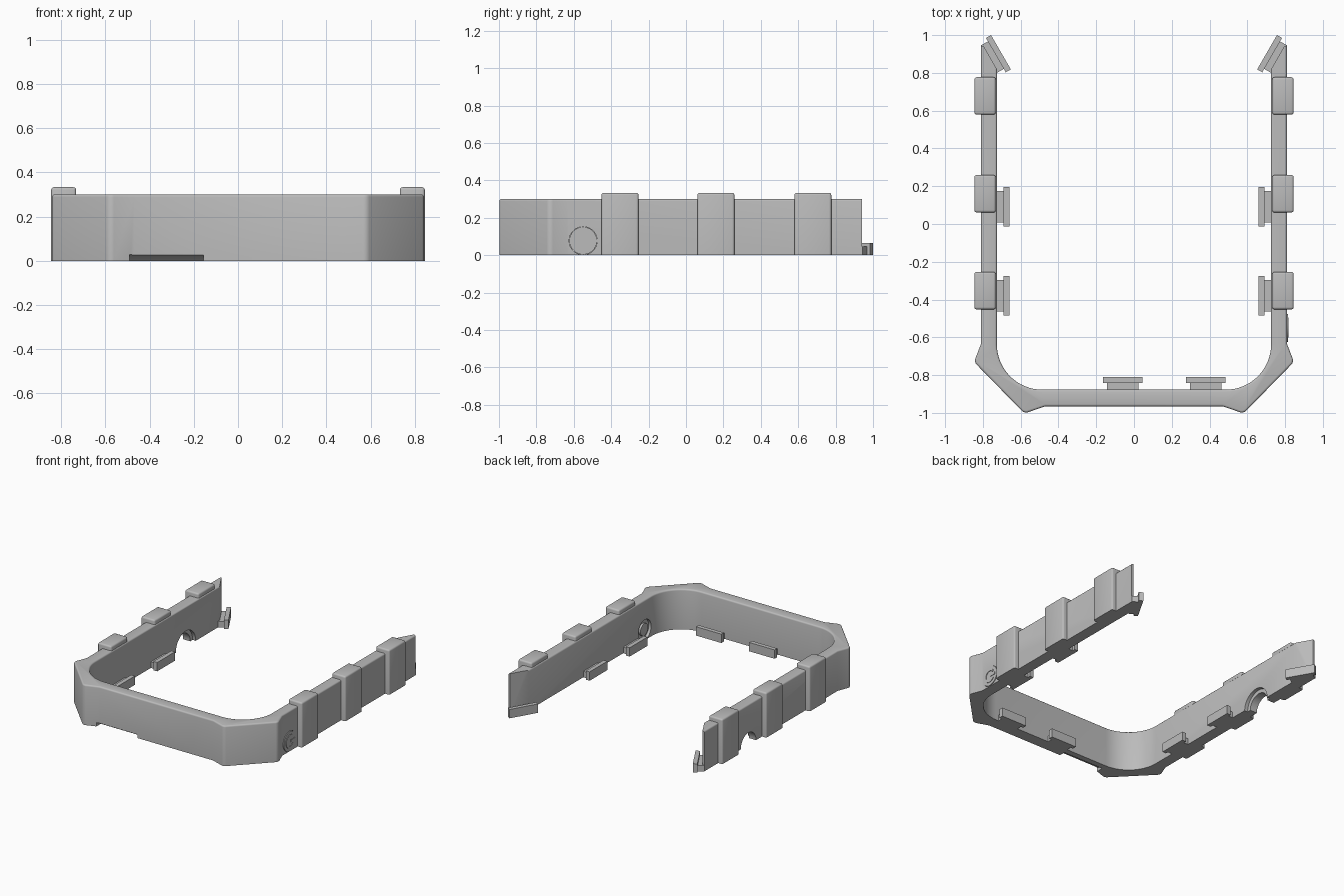
import bpy, bmesh, math
from mathutils import Matrix, Vector

if "Cube" in bpy.data.objects:
    bpy.data.objects.remove(bpy.data.objects["Cube"])

grey = bpy.data.materials.new("plain grey")
grey.use_nodes = True
grey.diffuse_color = (0.5, 0.5, 0.5, 1)
grey.node_tree.nodes["Principled BSDF"].inputs["Base Color"].default_value = (0.5, 0.5, 0.5, 1)

H = 0.30                      # wall height
# maps a flat profile (a, b) to (y, z), extruded along +x
SIDEWAYS = Matrix(((0, 0, 1, 0), (1, 0, 0, 0), (0, 1, 0, 0), (0, 0, 0, 1)))


def add_prism(bm, pts, lo, hi, matrix=Matrix()):
    """Extrude a counterclockwise profile from lo to hi."""
    verts = [bm.verts.new((x, y, lo)) for x, y in pts]
    base = bm.faces.new(verts)
    ext = bmesh.ops.extrude_face_region(bm, geom=[base], use_keep_orig=True)
    top = [v for v in ext["geom"] if isinstance(v, bmesh.types.BMVert)]
    bmesh.ops.translate(bm, verts=top, vec=(0, 0, hi - lo))
    bmesh.ops.transform(bm, matrix=matrix, verts=verts + top)
    bmesh.ops.recalc_face_normals(bm, faces=bm.faces)


def finish(name, bm):
    mesh = bpy.data.meshes.new(name)
    bm.to_mesh(mesh)
    bm.free()
    mesh.materials.append(grey)
    ob = bpy.data.objects.new(name, mesh)
    bpy.context.collection.objects.link(ob)
    return ob


def activate(ob):
    bpy.ops.object.select_all(action='DESELECT')
    ob.select_set(True)
    bpy.context.view_layer.objects.active = ob


def smooth(ob):
    activate(ob)
    bpy.ops.object.shade_smooth_by_angle(angle=math.radians(32))


def prism(name, pts, lo, hi, matrix=Matrix()):
    bm = bmesh.new()
    add_prism(bm, pts, lo, hi, matrix)
    return finish(name, bm)


def rect(x0, x1, y0, y1):
    return [(x0, y0), (x1, y0), (x1, y1), (x0, y1)]


def arc(cx, cy, r, a0, a1, n):
    return [(cx + r * math.cos(math.radians(a0 + (a1 - a0) * i / n)),
             cy + r * math.sin(math.radians(a0 + (a1 - a0) * i / n))) for i in range(n + 1)]


def circle(cx, cy, r, n=48):
    return arc(cx, cy, r, 0, 360, n)[:-1]


def cut(ob, cutter):
    cutter.hide_render = True
    mod = ob.modifiers.new("cut", 'BOOLEAN')
    mod.operation = 'DIFFERENCE'
    mod.solver = 'EXACT'
    mod.object = cutter
    activate(ob)
    bpy.ops.object.modifier_apply(modifier=mod.name)
    bpy.data.objects.remove(cutter)


# U-shaped frame: half outline, mirrored
half = [(0.47, -0.965), (0.58, -1.003), (0.847, -0.73), (0.81, -0.635),
        (0.81, 0.94), (0.795, 0.94), (0.726, 0.82)]
half += arc(0.486, -0.637, 0.24, 0, -90, 16)
outline = half + [(-x, y) for x, y in reversed(half)]
bm = bmesh.new()
add_prism(bm, outline, 0, H)
# round the outer corners, then the top rim
corners = [e for e in bm.edges
           if abs(e.verts[0].co.z - e.verts[1].co.z) > 0.1
           and any((Vector((abs(e.verts[0].co.x), e.verts[0].co.y)) - Vector(p)).length < 1e-3
                   for p in half[1:3])]
bmesh.ops.bevel(bm, geom=corners, offset=0.02, segments=4, profile=0.5, affect='EDGES')
rim = [e for e in bm.edges if all(v.co.z > H - 1e-4 for v in e.verts)
       and not all(v.co.y > 0.81 for v in e.verts)]
bmesh.ops.bevel(bm, geom=rim, offset=0.011, segments=3, profile=0.5, affect='EDGES')
frame = finish("frame", bm)

# pry recess under the front wall
cut(frame, prism("recess_cutter", [(-1.01, -0.02), (-0.90, -0.02), (-0.925, 0.005),
                                   (-0.945, 0.02), (-0.97, 0.028), (-1.01, 0.028)],
                 -0.49, -0.155, SIDEWAYS))
# stepped half-round cable notch in the right arm
cut(frame, prism("notch_cutter", circle(0.42, 0, 0.09), -0.9, -0.6, SIDEWAYS))
cut(frame, prism("notch_step_cutter", circle(0.42, 0, 0.118), -0.752, -0.6, SIDEWAYS))
# button hole in the left arm
BY, BZ = -0.55, 0.077
cut(frame, prism("button_cutter", circle(BY, BZ, 0.075), 0.6, 0.9, SIDEWAYS))
smooth(frame)

# button with a rear boss and a raised on/off mark
bm = bmesh.new()
add_prism(bm, circle(BY, BZ, 0.0735), 0.745, 0.815, SIDEWAYS)
add_prism(bm, circle(BY, BZ, 0.045), 0.73, 0.75, SIDEWAYS)
smooth(finish("button", bm))
bm = bmesh.new()
add_prism(bm, arc(BY, BZ, 0.05, 35, 325, 28) + arc(BY, BZ, 0.036, 325, 35, 28),
          0.813, 0.819, SIDEWAYS)
add_prism(bm, rect(BY + 0.008, BY + 0.056, BZ - 0.009, BZ + 0.009), 0.813, 0.819, SIDEWAYS)
finish("button_mark", bm)

# grip pads wrapping the outside of both arms
for side, sx in (("left", 1), ("right", -1)):
    for i, y in enumerate((-0.353, 0.16, 0.678)):
        xs = sorted((sx * 0.732, sx * 0.845))
        bm = bmesh.new()
        add_prism(bm, rect(xs[0], xs[1], y - 0.099, y + 0.099), 0, 0.333)
        edges = [e for e in bm.edges if any(v.co.z > 0.1 for v in e.verts)
                 and not all(abs(v.co.x) < 0.74 and v.co.z < 0.1 for v in e.verts)]
        bmesh.ops.bevel(bm, geom=edges, offset=0.012, segments=3, profile=0.5, affect='EDGES')
        smooth(finish(f"{side}_pad_{i + 1}", bm))


# T-shaped clips along the inside and on the arm tips
def clip(name, x, y, angle):
    m = Matrix.Translation((x, y, 0)) @ Matrix.Rotation(math.radians(angle), 4, 'Z')
    bm = bmesh.new()
    add_prism(bm, rect(-0.008, 0.037, -0.084, 0.084), 0, 0.045, m)
    add_prism(bm, rect(0.036, 0.067, -0.105, 0.105), 0, 0.066, m)
    finish(name, bm)


for i, x in enumerate((-0.06, 0.38)):
    clip(f"front_clip_{i + 1}", x, -0.877, 90)
for side, sx in (("left", 1), ("right", -1)):
    facing = 180 if sx > 0 else 0
    for i, y in enumerate((-0.38, 0.092)):
        clip(f"{side}_clip_{i + 1}", sx * 0.726, y, facing)
    clip(f"{side}_tip_clip", sx * 0.7625, 0.876, 150 if sx > 0 else 30)
